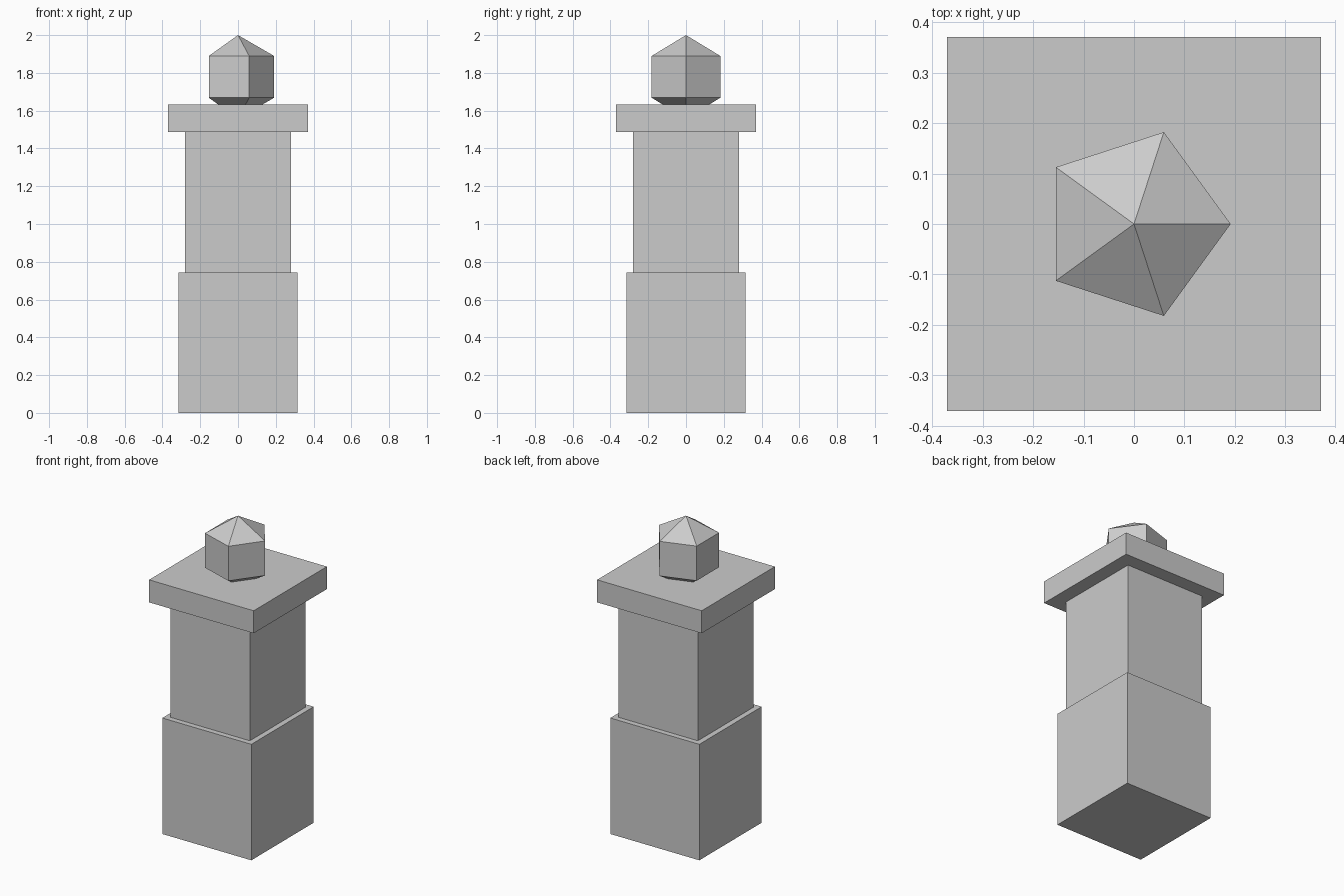
import bpy
import bmesh
import math

if "Cube" in bpy.data.objects:
    bpy.data.objects.remove(bpy.data.objects["Cube"])

stone = bpy.data.materials.new("grey stone")
stone.diffuse_color = (0.6, 0.6, 0.6, 1)
stone.use_nodes = True
stone.node_tree.nodes["Principled BSDF"].inputs["Base Color"].default_value = stone.diffuse_color


def finish(bm, name):
    bmesh.ops.recalc_face_normals(bm, faces=bm.faces)
    mesh = bpy.data.meshes.new(name)
    bm.to_mesh(mesh)
    bm.free()
    mesh.materials.append(stone)
    obj = bpy.data.objects.new(name, mesh)
    bpy.context.collection.objects.link(obj)


def block(name, half_width, bottom, top):
    bm = bmesh.new()
    bmesh.ops.create_cube(bm, size=1)
    for v in bm.verts:
        v.co.x *= 2 * half_width
        v.co.y *= 2 * half_width
        v.co.z = top if v.co.z > 0 else bottom
    finish(bm, name)


# Square pillar: wide base, narrower shaft, overhanging cap
block("base", 0.315, 0, 0.742)
block("shaft", 0.28, 0.742, 1.488)
block("cap", 0.37, 1.488, 1.632)

# Five-sided faceted ball, its lower tip sunk into the cap
radius, centre, sides = 0.221, 1.779, 5
bm = bmesh.new()
tip_low = bm.verts.new((0, 0, centre - radius))
tip_high = bm.verts.new((0, 0, centre + radius))
rings = []
for latitude in (-math.pi / 6, math.pi / 6):
    r, z = radius * math.cos(latitude), centre + radius * math.sin(latitude)
    rings.append([bm.verts.new((r * math.cos(math.tau * i / sides),
                                r * math.sin(math.tau * i / sides), z))
                  for i in range(sides)])
low, high = rings
for i in range(sides):
    j = (i + 1) % sides
    bm.faces.new((tip_low, low[j], low[i]))
    bm.faces.new((low[i], low[j], high[j], high[i]))
    bm.faces.new((high[i], high[j], tip_high))
finish(bm, "finial")
